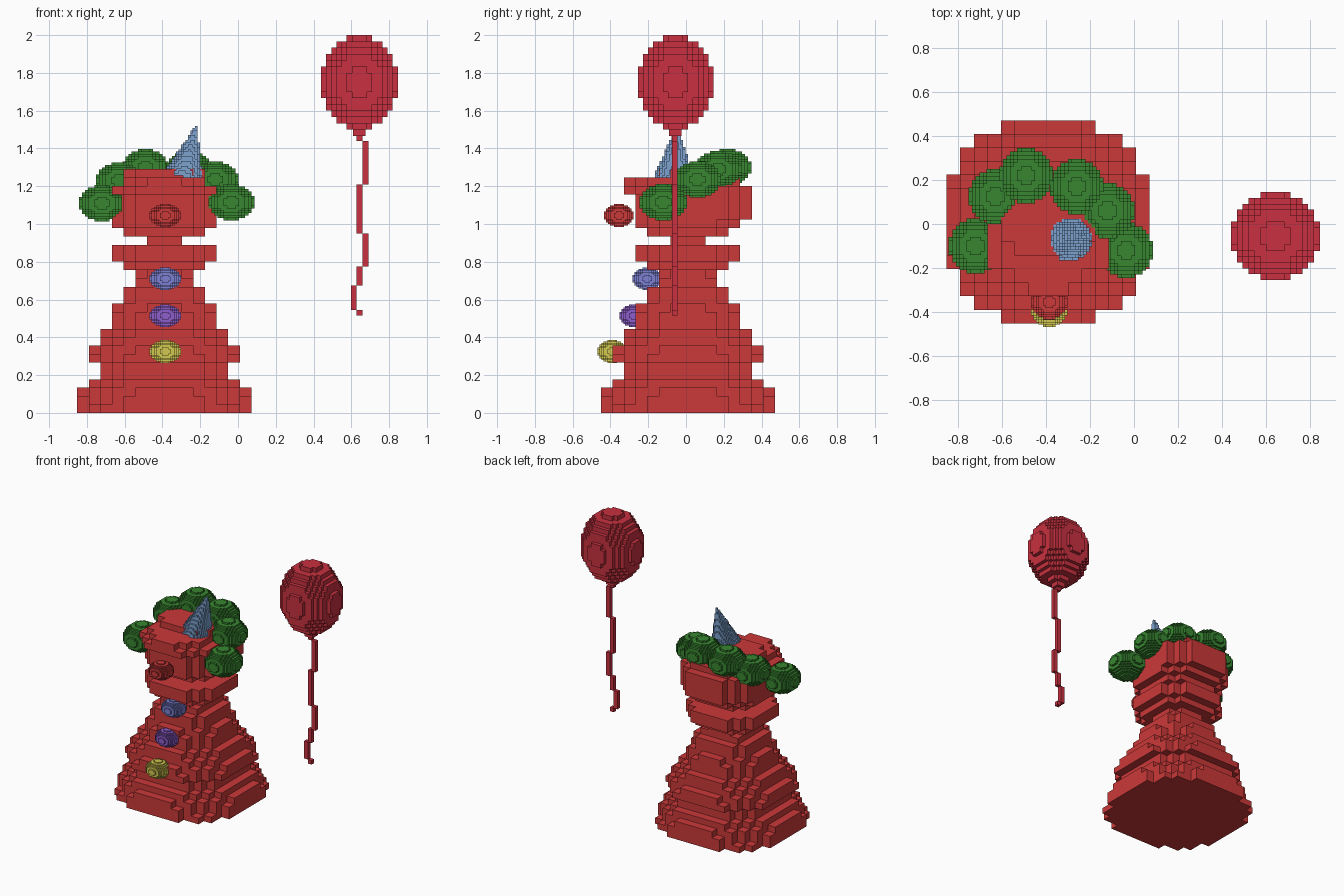
import bpy, bmesh
from mathutils import Vector

if "Cube" in bpy.data.objects:
    bpy.data.objects.remove(bpy.data.objects["Cube"])


def material(name, rgb):
    m = bpy.data.materials.new(name)
    m.diffuse_color = (*rgb, 1)
    m.use_nodes = True
    m.node_tree.nodes["Principled BSDF"].inputs["Base Color"].default_value = m.diffuse_color
    return m


RED = material("red", (0.60, 0.04, 0.04))
BALLOON = material("balloon_red", (0.58, 0.03, 0.05))
GREEN = material("green", (0.04, 0.24, 0.03))
HAT = material("hat_blue", (0.20, 0.36, 0.62))
BLUE = material("blue", (0.20, 0.22, 0.65))
PURPLE = material("purple", (0.27, 0.11, 0.60))
YELLOW = material("yellow", (0.65, 0.58, 0.08))

SIDES = {
    (1, 0, 0): [(1, 0, 0), (1, 1, 0), (1, 1, 1), (1, 0, 1)],
    (-1, 0, 0): [(0, 0, 0), (0, 0, 1), (0, 1, 1), (0, 1, 0)],
    (0, 1, 0): [(0, 1, 0), (0, 1, 1), (1, 1, 1), (1, 1, 0)],
    (0, -1, 0): [(0, 0, 0), (1, 0, 0), (1, 0, 1), (0, 0, 1)],
    (0, 0, 1): [(0, 0, 1), (1, 0, 1), (1, 1, 1), (0, 1, 1)],
    (0, 0, -1): [(0, 0, 0), (0, 1, 0), (1, 1, 0), (1, 0, 0)],
}


def blocks(name, cells, origin, step, mat):
    """Skin a set of integer cells with their outer faces only."""
    bm = bmesh.new()
    verts = {}
    for c in cells:
        for d, corners in SIDES.items():
            if tuple(a + b for a, b in zip(c, d)) in cells:
                continue
            loop = []
            for k in corners:
                p = tuple(a + b for a, b in zip(c, k))
                if p not in verts:
                    verts[p] = bm.verts.new([o + s * a for o, s, a in zip(origin, step, p)])
                loop.append(verts[p])
            bm.faces.new(loop)
    me = bpy.data.meshes.new(name)
    bm.to_mesh(me)
    bm.free()
    me.materials.append(mat)
    ob = bpy.data.objects.new(name, me)
    bpy.context.collection.objects.link(ob)
    return ob


def ellipsoid(name, centre, radii, mat, n=15):
    h = (n - 1) / 2
    lim = (n / 2) ** 2
    cells = {(i, j, k) for i in range(n) for j in range(n) for k in range(n)
             if (i - h) ** 2 + (j - h) ** 2 + (k - h) ** 2 < lim}
    return blocks(name, cells, [c - r for c, r in zip(centre, radii)],
                  [2 * r / n for r in radii], mat)


# Body: blocky gown, collar and neck, one radius (in cells) per layer
CELL, LAYER = 0.0615, 0.0445
radii = [7, 6.9, 6.5, 6, 5.1, 5.1, 6, 5.6, 5.1, 4.8, 4.1, 4, 3.6,
         3.1, 2.9, 2.1, 2, 3, 4, 3.8, 1.1, 3.1]
body = {(i, j, k) for k, n in enumerate(radii)
        for i in range(-7, 8) for j in range(-7, 8)
        if i * i + j * j < n * n + 1.8 * n}
# Head layers: half width, front reach, back reach
head = [(4, 4, 4), (4, 4, 5), (4, 4, 5), (4, 4, 5), (4, 5, 5), (3, 5, 4), (3, 2, 3)]
for k, (w, f, b) in enumerate(head, len(radii)):
    for i in range(-w, w + 1):
        for j in range(-f, b + 1):
            reach = f if j < 0 else b
            if (i / (w + 0.8)) ** 2 + (j / (reach + 0.8)) ** 2 < 1:
                body.add((i, j, k))
blocks("body", body, (-0.39 - CELL / 2, 0.01 - CELL / 2, 0), (CELL, CELL, LAYER), RED)

# Hair puffs around the head
puffs = [(-0.72, -0.10, 1.11), (-0.63, 0.125, 1.23), (-0.49, 0.22, 1.30),
         (-0.26, 0.17, 1.29), (-0.12, 0.06, 1.235), (-0.035, -0.12, 1.115)]
for n, c in enumerate(puffs, 1):
    ellipsoid(f"hair_puff_{n}", c, (0.122, 0.126, 0.096), GREEN)

# Nose and buttons
for name, y, z, mat in [("nose", -0.355, 1.045, RED), ("button_top", -0.205, 0.71, BLUE),
                        ("button_middle", -0.275, 0.515, PURPLE),
                        ("button_bottom", -0.39, 0.325, YELLOW)]:
    ellipsoid(name, (-0.385, y, z), (0.083, 0.078, 0.06), mat)

# Leaning cone hat
S = 0.0125
base, tip = Vector((-0.29, -0.065, 1.245)), Vector((-0.222, -0.045, 1.515))
axis = tip - base
hat = set()
for i in range(-11, 16):
    for j in range(-11, 13):
        for k in range(-2, 22):
            p = Vector(((i + 0.5) * S, (j + 0.5) * S, (k + 0.5) * S))
            t = p.dot(axis) / axis.length_squared
            if 0 <= t <= 1 and (p - axis * t).length < 0.1 * (1 - t) + 0.006:
                hat.add((i, j, k))
blocks("hat", hat, base, (S, S, S), HAT)

# Balloon with knot
ellipsoid("balloon", (0.643, -0.055, 1.75), (0.203, 0.2, 0.25), BALLOON)
blocks("balloon_knot", {(0, 0, 0)}, (0.61, -0.09, 1.465), (0.066, 0.066, 0.045), BALLOON)

# Stepped string: column index and top height, from knot down
W = 0.031
string = [(0, 1.47), (1, 1.44), (0, 1.21), (1, 0.95), (0, 0.775), (-1, 0.675), (0, 0.545), (0, 0.515)]
for n, ((col, top), (_, low)) in enumerate(zip(string, string[1:]), 1):
    blocks(f"string_{n}", {(0, 0, 0)}, (0.628 + col * W, -0.075, low),
           (W, 0.03, top - low), BALLOON)
